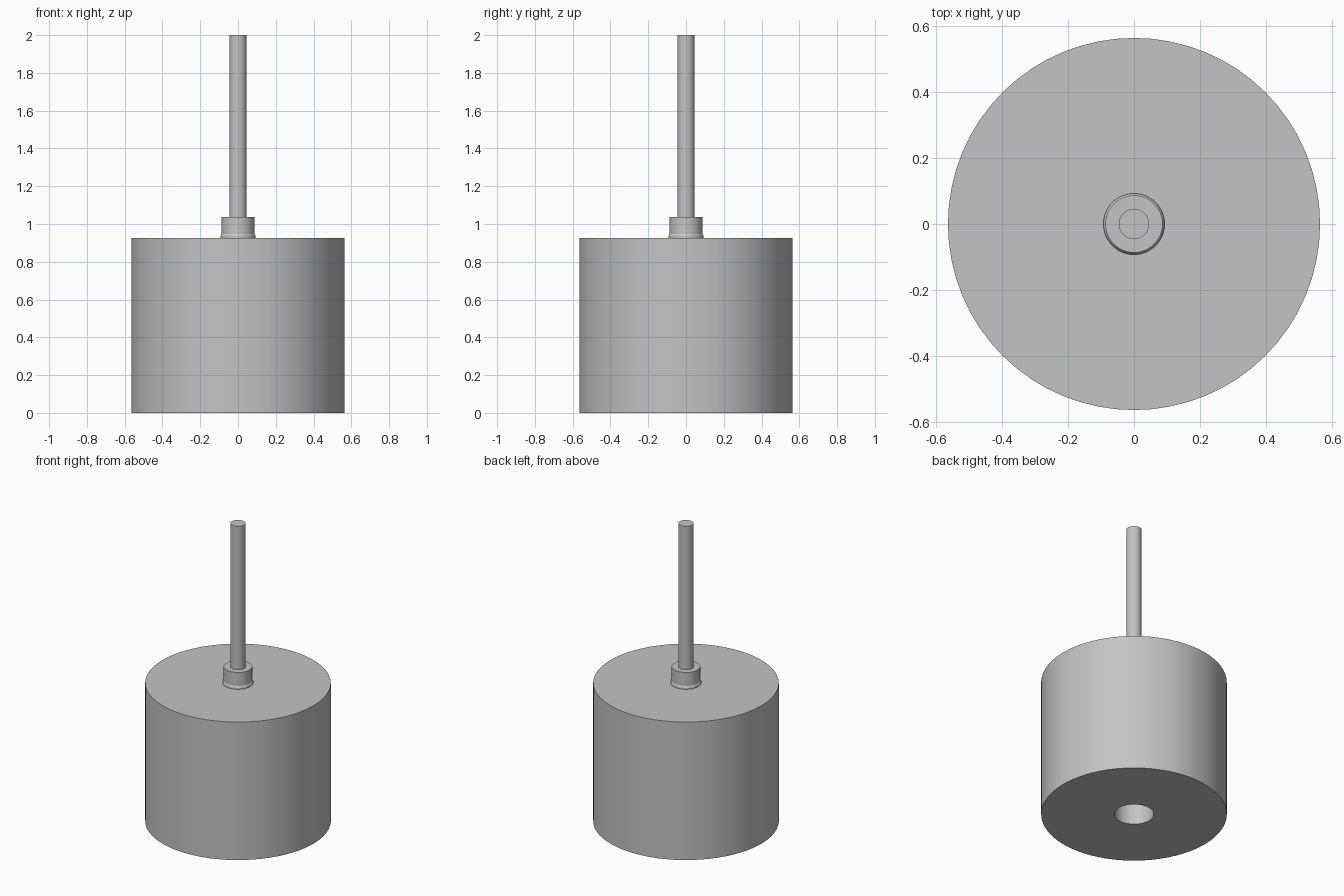
import bpy
import bmesh
from math import pi, radians

cube = bpy.data.objects.get("Cube")
if cube:
    bpy.data.objects.remove(cube, do_unlink=True)

# One plain grey for every part
grey = bpy.data.materials.new("light_grey")
colour = (0.55, 0.55, 0.55, 1)
grey.use_nodes = True
grey.diffuse_color = colour
grey.node_tree.nodes["Principled BSDF"].inputs["Base Color"].default_value = colour


def lathe(name, profile, steps):
    """Spin a closed (radius, height) profile around the z axis."""
    bm = bmesh.new()
    verts = [bm.verts.new((r, 0, z)) for r, z in profile]
    edges = [bm.edges.new(pair) for pair in zip(verts, verts[1:])]
    bmesh.ops.spin(bm, geom=verts + edges, cent=(0, 0, 0), axis=(0, 0, 1),
                   angle=2 * pi, steps=steps, use_merge=True)
    bmesh.ops.remove_doubles(bm, verts=bm.verts, dist=0.0001)
    bmesh.ops.recalc_face_normals(bm, faces=bm.faces)
    mesh = bpy.data.meshes.new(name)
    bm.to_mesh(mesh)
    bm.free()
    mesh.materials.append(grey)
    obj = bpy.data.objects.new(name, mesh)
    bpy.context.collection.objects.link(obj)
    bpy.ops.object.select_all(action="DESELECT")
    obj.select_set(True)
    bpy.context.view_layer.objects.active = obj
    bpy.ops.object.shade_smooth_by_angle(angle=radians(30))


BODY_TOP = 0.927
COLLAR_TOP = 1.037

# Drum body with a blind hole in its underside
lathe("drum_body", [(0, 0.6), (0.12, 0.6), (0.12, 0), (0.565, 0),
                    (0.565, BODY_TOP), (0, BODY_TOP)], 64)

# Collar with a small foot flange
lathe("collar", [(0, BODY_TOP), (0.093, BODY_TOP), (0.093, 0.937),
                 (0.087, 0.947), (0.087, COLLAR_TOP), (0, COLLAR_TOP)], 48)

# Slim rod standing in the collar
lathe("rod", [(0, COLLAR_TOP), (0.046, COLLAR_TOP), (0.046, 2), (0, 2)], 32)
